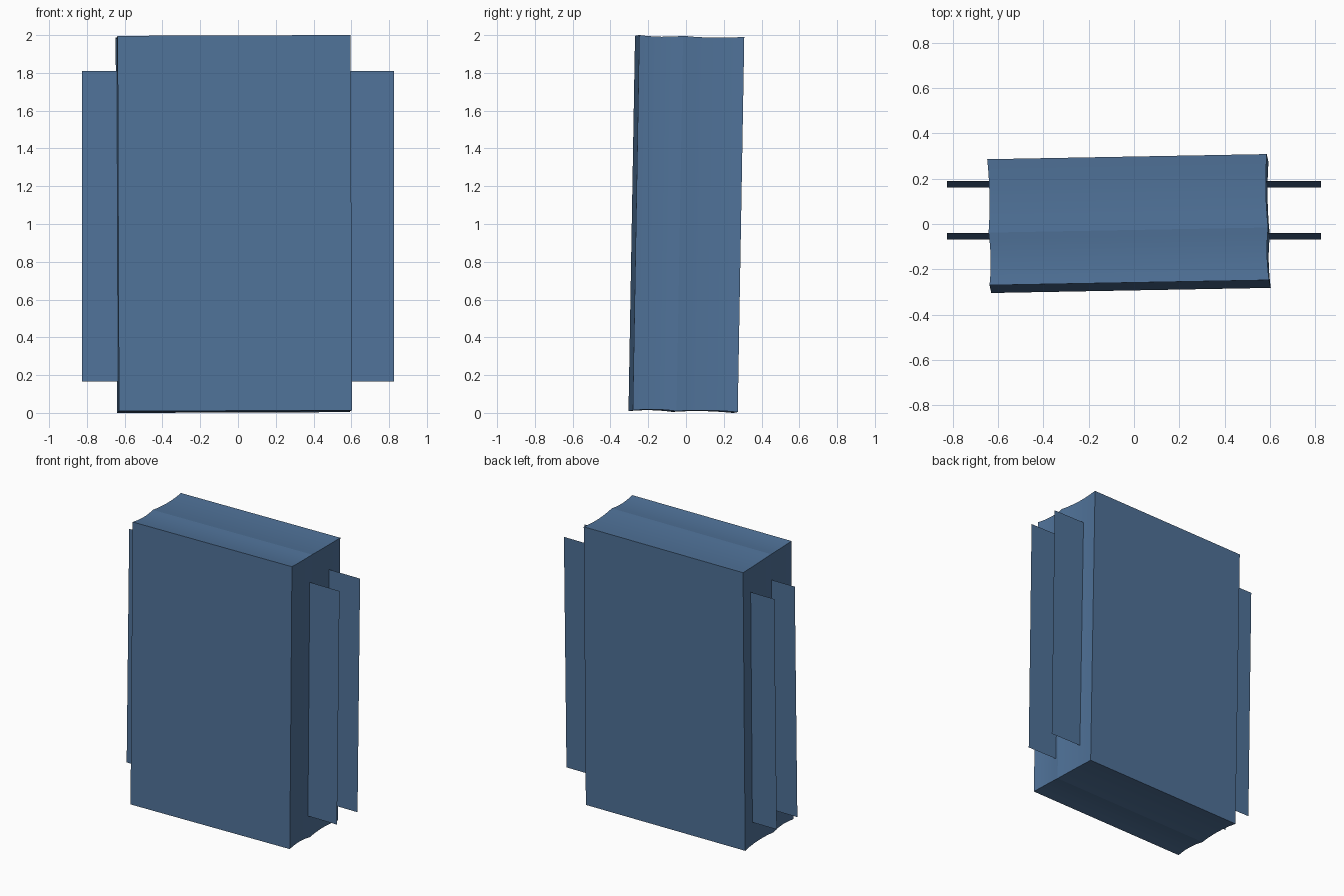
import bpy, bmesh, math
from mathutils import Matrix, Euler

if "Cube" in bpy.data.objects:
    bpy.data.objects.remove(bpy.data.objects["Cube"])

blue = bpy.data.materials.new("slate blue")
blue.diffuse_color = (0.08, 0.17, 0.32, 1)
blue.use_nodes = True
blue.node_tree.nodes["Principled BSDF"].inputs["Base Color"].default_value = blue.diffuse_color


def finish(name, bm, matrix):
    bmesh.ops.transform(bm, matrix=matrix, verts=bm.verts)
    mesh = bpy.data.meshes.new(name)
    bm.to_mesh(mesh)
    bm.free()
    mesh.materials.append(blue)
    obj = bpy.data.objects.new(name, mesh)
    bpy.context.collection.objects.link(obj)
    return obj


# Slab whose rim is slightly hollow between its front and back edges
def slab(name, y0, y1, sag, matrix, steps=6):
    bm = bmesh.new()
    rings = []
    for i in range(steps + 1):
        t = i / steps
        s = sag * 4 * t * (1 - t)
        w, h = 0.617 - s, 0.9935 - s
        y = y0 + (y1 - y0) * t
        rings.append([bm.verts.new((x, y, z))
                      for x, z in ((-w, -h), (w, -h), (w, h), (-w, h))])
    for a, b in zip(rings, rings[1:]):
        for k in range(4):
            n = (k + 1) % 4
            bm.faces.new((a[k], b[k], b[n], a[n]))
    bm.faces.new(rings[0])
    bm.faces.new(rings[-1][::-1])
    bmesh.ops.recalc_face_normals(bm, faces=bm.faces)
    for f in bm.faces:
        f.smooth = True
    for e in bm.edges:
        e.smooth = e.calc_face_angle(0) < math.radians(30)
    return finish(name, bm, matrix)


# Body: two slabs, leaning back and turned a little
tilt = Euler((math.radians(-1), math.radians(-0.2), math.radians(1.05))).to_matrix().to_4x4()
body = Matrix.Translation((-0.022, 0.002, 1.0)) @ tilt
slab("front_slab", -0.278, -0.046, 0.007, body)
slab("back_slab", -0.046, 0.278, 0.007, body)

# Thin sheets passing through the body and showing at both sides
for name, y in (("front_sheet", -0.055), ("back_sheet", 0.175)):
    bm = bmesh.new()
    bm.faces.new([bm.verts.new(p) for p in ((-0.825, 0, -0.8225), (0.825, 0, -0.8225),
                                            (0.825, 0, 0.8225), (-0.825, 0, 0.8225))])
    finish(name, bm, Matrix.Translation((0, y, 0.9875)) @ Matrix.Rotation(math.radians(-1), 4, 'X'))
